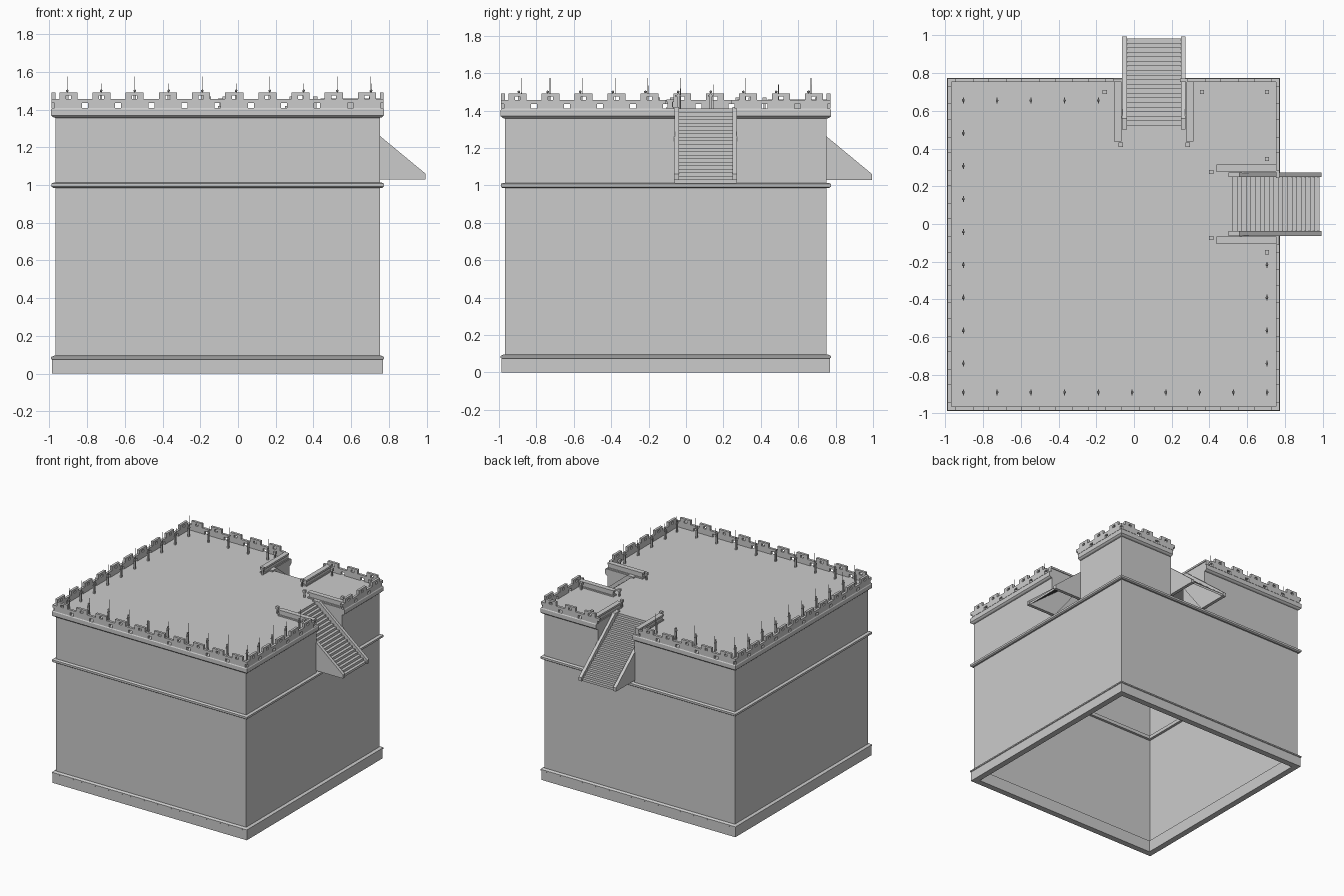
import bpy, bmesh, math
from mathutils import Vector, Matrix

if "Cube" in bpy.data.objects:
    bpy.data.objects.remove(bpy.data.objects["Cube"])

LO, HI = -0.968, 0.752          # wall planes (same in x and y)
S0, S1 = -0.06, 0.27            # stair opening limits
DECK = 1.41


def finish(name, bm):
    bmesh.ops.remove_doubles(bm, verts=bm.verts, dist=1e-5)
    bmesh.ops.recalc_face_normals(bm, faces=bm.faces)
    me = bpy.data.meshes.new(name)
    bm.to_mesh(me)
    bm.free()
    ob = bpy.data.objects.new(name, me)
    bpy.context.collection.objects.link(ob)
    return ob


def box(bm, x0, x1, y0, y1, z0, z1):
    m = Matrix.Translation(((x0+x1)/2, (y0+y1)/2, (z0+z1)/2)) @ Matrix.Diagonal((x1-x0, y1-y0, z1-z0, 1))
    bmesh.ops.create_cube(bm, size=1, matrix=m)


def sweep(name, path, profile, closed_path=True, closed_profile=True):
    """Sweep (outward offset, z) profile along a counter-clockwise plan path with mitred corners."""
    bm = bmesh.new()
    n = len(path)
    pts = [Vector(p) for p in path]
    rings = []
    for i, p in enumerate(pts):
        ds = []
        if closed_path or i > 0:
            ds.append((p - pts[i-1]).normalized())
        if closed_path or i < n-1:
            ds.append((pts[(i+1) % n] - p).normalized())
        normals = [Vector((d.y, -d.x)) for d in ds]
        miter = normals[0] if len(normals) == 1 else (normals[0] + normals[1]) / (1 + normals[0].dot(normals[1]))
        rings.append([bm.verts.new((*(p + miter*o), z)) for o, z in profile])
    m = len(profile)
    for i in range(n if closed_path else n-1):
        a, b = rings[i], rings[(i+1) % n]
        for j in range(m if closed_profile else m-1):
            k = (j+1) % m
            bm.faces.new((a[j], b[j], b[k], a[k]))
    if not closed_path and closed_profile:
        bm.faces.new(rings[0])
        bm.faces.new(rings[-1])
    return finish(name, bm)


square = [(LO, LO), (HI, LO), (HI, HI), (LO, HI)]
main_run = [(HI, S1), (HI, HI), (S1, HI)]
long_run = [(S0, HI), (LO, HI), (LO, LO), (HI, LO), (HI, S0)]

# lower walls, plinth and belt course
sweep("lower_walls", square, [(0, 0.0), (0, 1.0)], closed_profile=False)
sweep("plinth", square, [(-0.03, 0), (0.018, 0), (0.018, 0.075), (0.023, 0.078), (0.023, 0.088),
                         (0.008, 0.095), (-0.03, 0.095)])
sweep("belt_course", square, [(-0.02, 0.985), (0.012, 0.985), (0.022, 0.992), (0.022, 1.008),
                              (0.01, 1.013), (-0.02, 1.013)])

# upper walls fold back into the two stair recesses
sheet = [(0, 1.0), (0, DECK)]
sweep("corner_upper_wall", [(0.5, S1)] + main_run + [(S1, 0.5)], sheet, False, False)
sweep("main_upper_wall", [(S0, 0.5)] + long_run + [(0.5, S0)], sheet, False, False)
cornice = [(-0.005, 1.355), (0.012, 1.36), (0.023, 1.37), (0.023, 1.402), (0.018, DECK), (-0.005, DECK)]
sweep("corner_cornice", main_run, cornice, False)
sweep("main_cornice", long_run, cornice, False)

# roof deck with two notches
bm = bmesh.new()
plan = [(LO, LO), (HI, LO), (HI, S0), (0.5, S0), (0.5, S1), (HI, S1), (HI, HI),
        (S1, HI), (S1, 0.5), (S0, 0.5), (S0, HI), (LO, HI)]
bm.faces.new([bm.verts.new((x, y, DECK)) for x, y in plan])
finish("roof_deck", bm)

# pierced crenellated parapet, ten modules a side
bm = bmesh.new()
OUT0, OUT1 = LO - 0.02, HI + 0.02
pitch = (OUT1 - OUT0) / 10
cells = [(-pitch/2 + 0.016, pitch/2 - 0.016, 1.41, 1.435), (-pitch/2, pitch/2, 1.435, 1.457),
         (-0.048, -0.013, 1.457, 1.475), (0.013, 0.048, 1.457, 1.475), (-0.048, 0.048, 1.475, 1.49)]
for i in range(10):
    c = OUT0 + pitch*(i + 0.5)
    for a0, a1, z0, z1 in cells:
        box(bm, c+a0, c+a1, OUT0, OUT0+0.02, z0, z1)
        box(bm, OUT0, OUT0+0.02, c+a0, c+a1, z0, z1)
        if i not in (5, 6):
            box(bm, c+a0, c+a1, OUT1-0.02, OUT1, z0, z1)
            box(bm, OUT1-0.02, OUT1, c+a0, c+a1, z0, z1)
finish("parapet", bm)


def swap(bm):
    for v in bm.verts:
        v.co.x, v.co.y = v.co.y, v.co.x


# two mirrored staircases with side walls and recess railings
END, STEPS = 0.985, 20
for side in ("right", "back"):
    bm = bmesh.new()
    run, rise = (END - 0.5)/STEPS, (DECK - 1.03)/STEPS
    line = [(END, 1.03)]
    for i in range(STEPS):
        x, z = END - run*i, 1.03 + rise*(i+1)
        line += [(x, z), (x - run, z)]
    rows = [[bm.verts.new((x, y, z)) for x, z in line] for y in (S0+0.01, S1-0.01)]
    for i in range(len(line)-1):
        bm.faces.new((rows[0][i], rows[0][i+1], rows[1][i+1], rows[1][i]))
    if side == "back":
        swap(bm)
    finish(side + "_steps", bm)

    bm = bmesh.new()
    outline = [(0.995, 1.03), (0.995, 1.06), (0.56, 1.42), (0.5, 1.42), (0.5, 1.34), (0.74, 1.03)]
    for y0, y1 in ((S0-0.004, S0+0.022), (S1-0.022, S1+0.004)):
        f = bm.faces.new([bm.verts.new((x, y0, z)) for x, z in outline])
        g = bmesh.ops.extrude_face_region(bm, geom=[f])
        bmesh.ops.translate(bm, vec=(0, y1-y0, 0), verts=[v for v in g["geom"] if isinstance(v, bmesh.types.BMVert)])
        bm.faces.new([v for v in reversed(f.verts)]) if not f.is_valid else None
    if side == "back":
        swap(bm)
    finish(side + "_stair_sides", bm)

    bm = bmesh.new()
    for y0, y1 in ((S0-0.045, S0-0.005), (S1+0.005, S1+0.045)):
        box(bm, 0.445, 0.755, y0+0.006, y1-0.006, DECK, 1.45)
        box(bm, 0.437, 0.755, y0, y1, 1.445, 1.46)
        box(bm, 0.437, 0.755, y0, y1, DECK, 1.42)
    if side == "back":
        swap(bm)
    finish(side + "_recess_railings", bm)

# slim guards with spears round the roof edge
bm = bmesh.new()
spots = [(-0.905 + 0.179*i, -0.893) for i in range(10)]
spots += [(-0.905, -0.74 + 0.1745*i) for i in range(9)]
spots += [(-0.905 + 0.179*i, 0.655) for i in range(1, 5)]
spots += [(0.705, -0.74 + 0.1745*i) for i in range(4)]
for i, (x, y) in enumerate(spots):
    top = 1.575 if i % 2 == 0 else 1.54
    box(bm, x-0.006, x+0.006, y-0.006, y+0.006, DECK, 1.49)
    box(bm, x-0.003, x+0.003, y-0.016, y+0.016, 1.475, 1.482)
    bmesh.ops.create_icosphere(bm, subdivisions=1, radius=0.008, matrix=Matrix.Translation((x, y, 1.5)))
    bmesh.ops.create_cone(bm, cap_ends=True, segments=6, radius1=0.0022, radius2=0.0015, depth=top-DECK,
                          matrix=Matrix.Translation((x, y+0.013, (top+DECK)/2)))
finish("roof_guards", bm)

# small posts beside the stairs and at the corner
bm = bmesh.new()
posts = [(0.705, -0.15), (0.705, 0.345), (0.705, 0.7), (-0.155, 0.7), (0.36, 0.7),
         (-0.07, 0.42), (0.285, 0.42), (0.41, 0.275), (0.41, -0.075)]
for x, y in posts:
    box(bm, x-0.006, x+0.006, y-0.006, y+0.006, DECK, 1.45)
    box(bm, x-0.011, x+0.011, y-0.011, y+0.011, 1.45, 1.47)
finish("roof_posts", bm)
